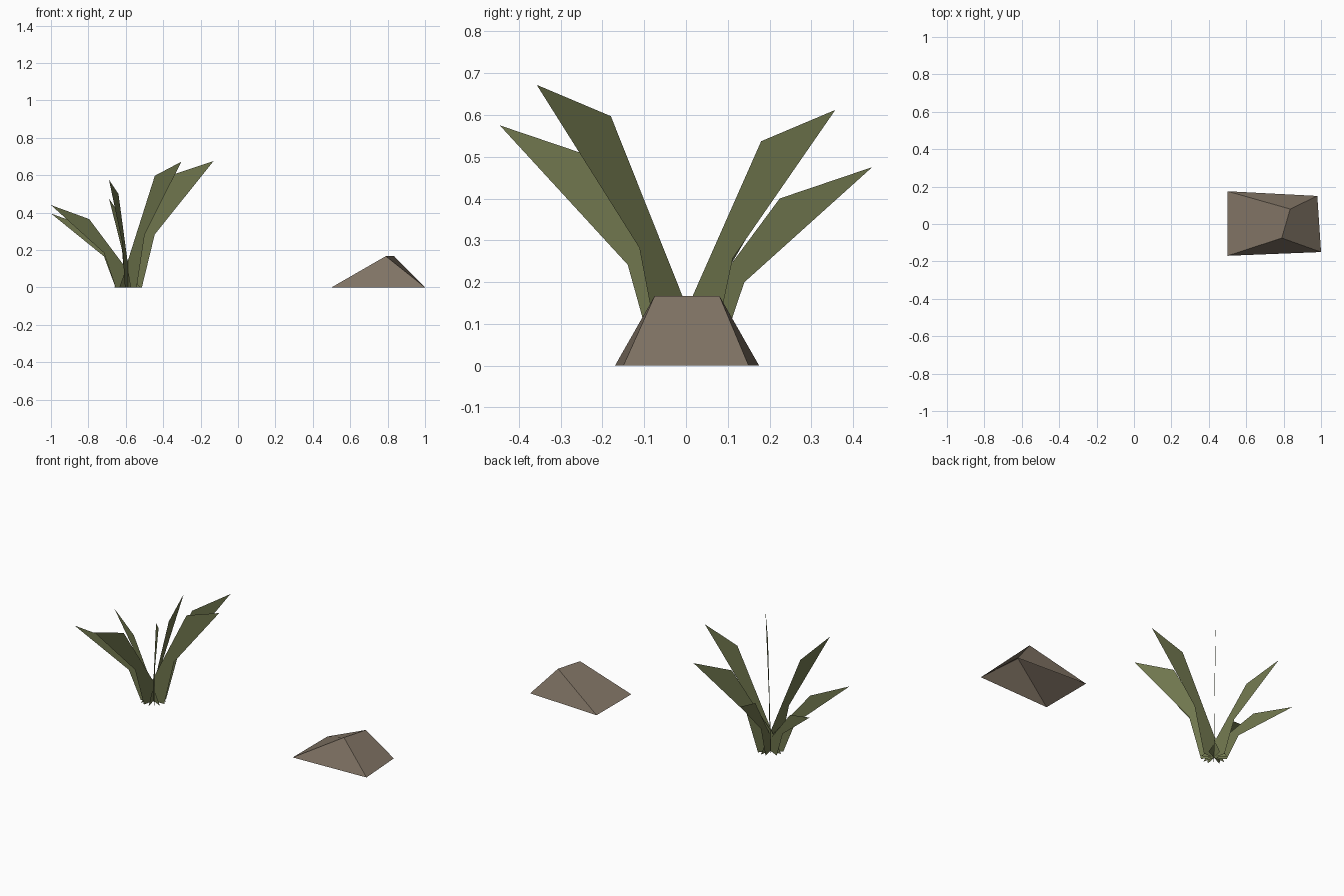
import bpy
import math
from mathutils import Matrix

cube = bpy.data.objects.get("Cube")
if cube:
    bpy.data.objects.remove(cube, do_unlink=True)


def make_material(name, rgb):
    mat = bpy.data.materials.new(name)
    mat.use_nodes = True
    mat.diffuse_color = (*rgb, 1)
    mat.node_tree.nodes["Principled BSDF"].inputs["Base Color"].default_value = (*rgb, 1)
    return mat


def make_object(name, verts, faces, mat):
    mesh = bpy.data.meshes.new(name)
    mesh.from_pydata(verts, [], faces)
    mesh.materials.append(mat)
    mesh.update()
    obj = bpy.data.objects.new(name, mesh)
    bpy.context.collection.objects.link(obj)
    return obj


leaf_green = make_material("leaf green", (0.16, 0.18, 0.075))
stone_brown = make_material("stone brown", (0.22, 0.175, 0.13))

# Leaves: upright flat blades fanned evenly around one root, varying in height
PLANT_X = -0.588
BASE, REACH = 0.074, 0.457
tip_heights = [0.675, 0.612, 0.475, 0.395, 0.44, 0.575, 0.672]


def make_leaf(index, height):
    bend = 0.42 * height
    profile = [(-BASE, 0), (BASE, 0), (0.143, bend),
               (REACH, height), (0.23, height - 0.075)]
    leaf = make_object(f"leaf_{index + 1}", [(r, 0, z) for r, z in profile],
                       [(0, 1, 2, 4), (2, 3, 4)], leaf_green)
    angle = math.tau * index / len(tip_heights)
    leaf.data.transform(Matrix.Translation((PLANT_X, 0, 0)) @ Matrix.Rotation(angle, 4, "Z"))


for i, h in enumerate(tip_heights):
    make_leaf(i, h)

# Rock: four-cornered wedge rising to a short ridge, open underneath
base = [(0.5, -0.17, 0), (1.0, -0.15, 0), (0.98, 0.15, 0), (0.5, 0.175, 0)]
ridge = [(0.79, -0.075, 0.167), (0.835, 0.08, 0.167)]
make_object("rock", base + ridge,
            [(0, 1, 4), (1, 2, 5, 4), (2, 3, 5), (3, 0, 4, 5)], stone_brown)
